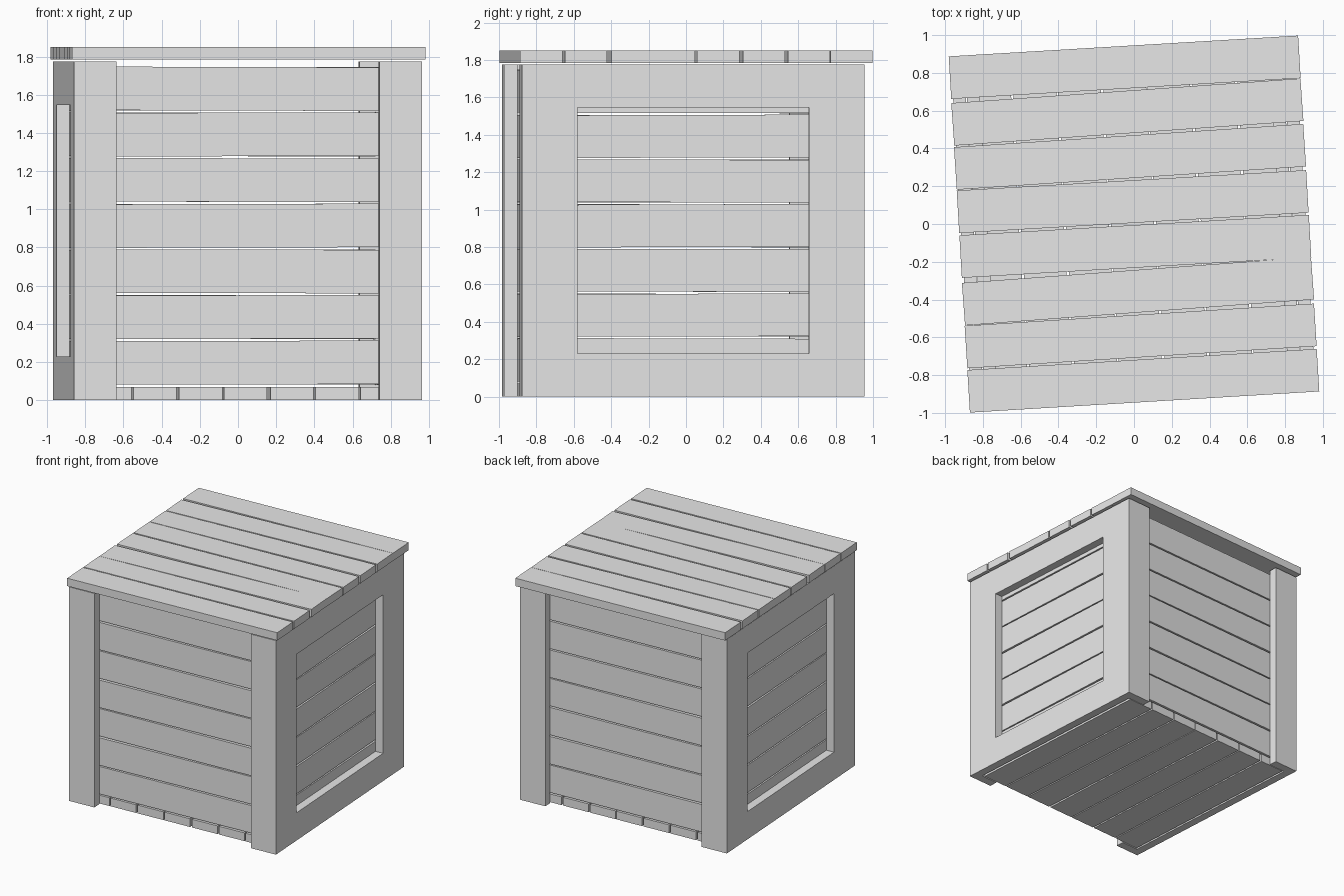
import bpy
import math
import random
from mathutils import Matrix

random.seed(4)
if "Cube" in bpy.data.objects:
    bpy.data.objects.remove(bpy.data.objects["Cube"])

GREY = (0.8, 0.8, 0.8, 1.0)
mat = bpy.data.materials.new("plain_grey")
mat.use_nodes = True
mat.diffuse_color = GREY
mat.node_tree.nodes["Principled BSDF"].inputs["Base Color"].default_value = GREY

# The whole crate stands slightly turned about the vertical
TURN = Matrix.Rotation(math.radians(3.4), 4, 'Z')
BODY = Matrix.Translation((-0.003, -0.015, 0)) @ TURN


def board(name, lo, hi, frame=BODY, axis='Z', tilt=0.0):
    """Box between two corners, tilted a little about its own centre."""
    bpy.ops.mesh.primitive_cube_add(size=1)
    ob = bpy.context.object
    ob.name = name
    ob.data.materials.append(mat)
    size = [abs(b - a) for a, b in zip(lo, hi)]
    centre = [(a + b) / 2 for a, b in zip(lo, hi)]
    ob.data.transform(Matrix.Diagonal((*size, 1)))
    ob.matrix_world = (frame @ Matrix.Translation(centre)
                       @ Matrix.Rotation(tilt, 4, axis))
    return ob


def wobble():
    return random.uniform(-0.004, 0.004)


OUT_X, OUT_Y = 0.9125, 0.9175      # outer half sizes of the body
IN_X, IN_Y = 0.845, 0.8475         # planes behind the outer frame
TOP = 1.775
RAIL = 0.23

# Corner posts on front and back
for sy, face in ((-1, "front"), (1, "back")):
    for sx, side in ((-1, "right"), (1, "left")):
        board(f"{face}_{side}_post", (sx * 0.69, sy * IN_Y, 0),
              (sx * OUT_X, sy * OUT_Y, TOP))

# Side frames: two rails with two stiles between them
for sx, side in ((-1, "right"), (1, "left")):
    x0, x1 = sx * IN_X, sx * OUT_X
    board(f"{side}_bottom_rail", (x0, -IN_Y, 0), (x1, IN_Y, RAIL))
    board(f"{side}_top_rail", (x0, -IN_Y, TOP - RAIL), (x1, IN_Y, TOP))
    for sy, face in ((-1, "front"), (1, "back")):
        board(f"{side}_{face}_stile", (x0, sy * 0.62, RAIL),
              (x1, sy * IN_Y, TOP - RAIL))

# Horizontal wall slats resting above the floor
PITCH = 0.239
for i in range(7):
    z0 = 0.083 + i * PITCH
    z1 = z0 + PITCH - 0.011
    for s, face, side in ((-1, "front", "right"), (1, "back", "left")):
        board(f"{face}_slat_{i + 1}", (-0.77, s * 0.775, z0),
              (0.77, s * 0.842, z1), axis='Y', tilt=wobble())
        board(f"{side}_slat_{i + 1}", (s * 0.772, -0.84, z0),
              (s * 0.84, 0.84, z1), axis='X', tilt=wobble())

# Floor planks running front to back
for i in range(7):
    x0 = -0.832 + i * 0.238
    board(f"floor_plank_{i + 1}", (x0, -0.84, 0.002),
          (x0 + 0.227, 0.84, 0.07), tilt=wobble())

# Lid planks running side to side, from back to front
LID_TILTS = (0, 0.011, 0.007, -0.001, -0.001, 0.015, 0.004, 0.001)
for i, tilt in enumerate(LID_TILTS):
    y1 = 0.944 - i * 0.2375
    board(f"lid_plank_{i + 1}", (-0.9265, y1 - 0.2255, 1.785),
          (0.9265, y1, 1.85), frame=TURN, tilt=tilt)
